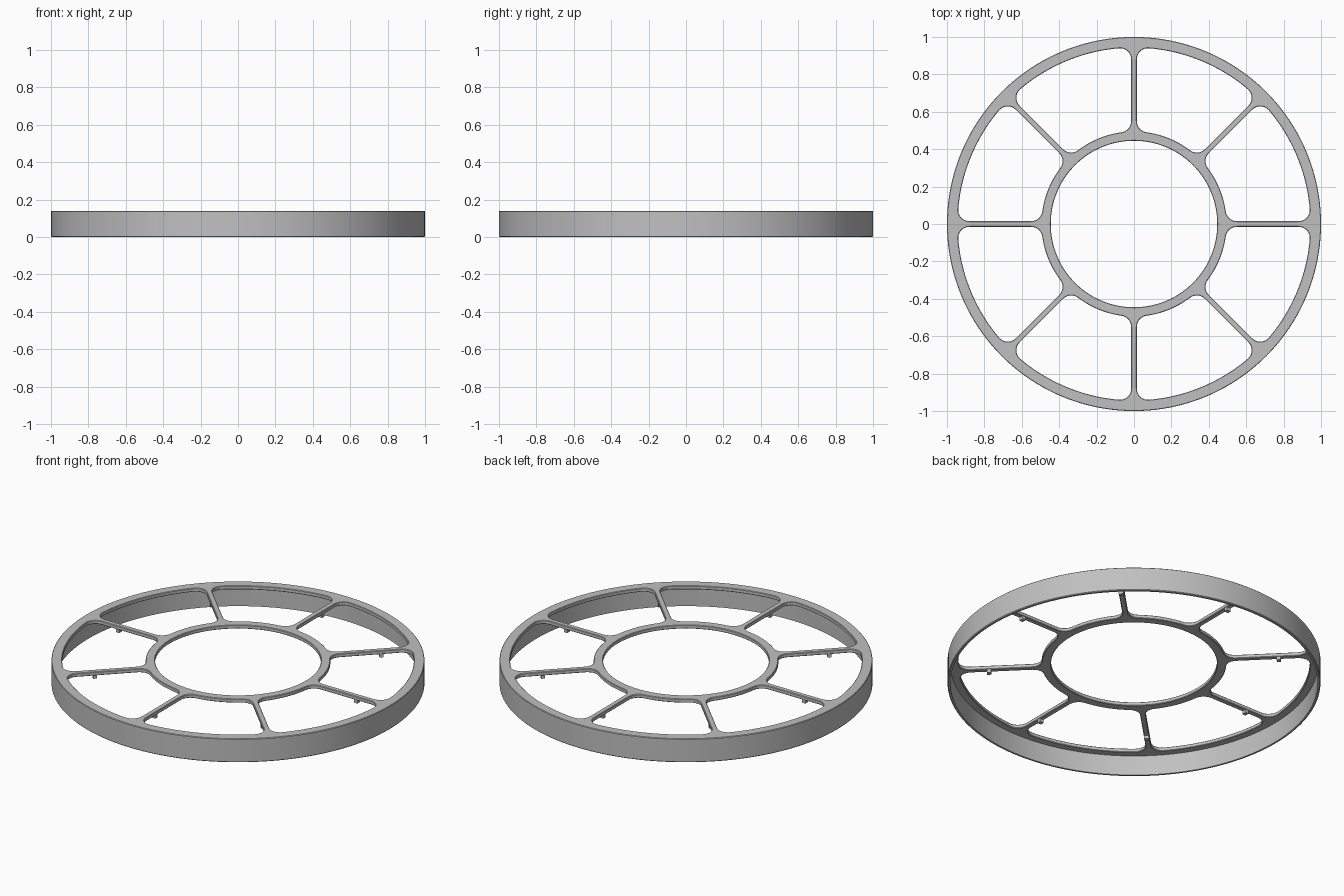
import bpy, bmesh, math
from math import cos, sin, pi, radians
from mathutils import Matrix, Vector

HEIGHT, PLATE, BEVEL = 0.14, 0.022, 0.003
RIM_IN, HUB_OUT, HUB_IN = 0.943, 0.495, 0.445
HALF_SPOKE, FILLET, SPOKES, SEGS = 0.015, 0.06, 8, 160

cube = bpy.data.objects.get("Cube")
if cube:
    bpy.data.objects.remove(cube, do_unlink=True)

grey = bpy.data.materials.new("satin_grey")
grey.use_nodes = True
grey.diffuse_color = (0.53, 0.53, 0.53, 1)
grey.node_tree.nodes["Principled BSDF"].inputs["Base Color"].default_value = grey.diffuse_color


def arc(radius, start, end, steps, centre=(0, 0)):
    """Points along an arc, both ends included."""
    return [Vector((centre[0] + radius * cos(a), centre[1] + radius * sin(a)))
            for a in (start + (end - start) * i / steps for i in range(steps + 1))]


def finish(obj):
    """Merge seams, then smooth the curved faces and keep the edges sharp."""
    bm = bmesh.new()
    bm.from_mesh(obj.data)
    bmesh.ops.remove_doubles(bm, verts=bm.verts, dist=0.00001)
    bmesh.ops.recalc_face_normals(bm, faces=bm.faces)
    bm.to_mesh(obj.data)
    bm.free()
    obj.data.materials.clear()
    obj.data.materials.append(grey)
    bpy.ops.object.select_all(action='DESELECT')
    obj.select_set(True)
    bpy.context.view_layer.objects.active = obj
    bpy.ops.object.shade_smooth_by_angle(angle=radians(30))


def add_mesh(name, bm):
    mesh = bpy.data.meshes.new(name)
    bm.to_mesh(mesh)
    bm.free()
    obj = bpy.data.objects.new(name, mesh)
    bpy.context.collection.objects.link(obj)
    finish(obj)


def window_outline():
    """Rounded opening between the spoke on +x and the next one."""
    mid = pi / SPOKES
    off = HALF_SPOKE + FILLET
    inner, outer = HUB_OUT + FILLET, RIM_IN - FILLET
    a_in, a_out = math.asin(off / inner), math.asin(off / outer)
    half = arc(HUB_OUT, mid, a_in, 6)
    half += arc(FILLET, a_in + pi, 1.5 * pi, 8, (inner * cos(a_in), off))[1:]
    half += arc(FILLET, -pi / 2, a_out, 8, (outer * cos(a_out), off))
    half += arc(RIM_IN, a_out, mid, 10)[1:]
    # Mirror across the middle of the opening
    c, s = cos(2 * mid), sin(2 * mid)
    mirrored = [Vector((c * p.x + s * p.y, s * p.x - c * p.y)) for p in half[1:-1]]
    return half + mirrored[::-1]


# Top frame: rim, spokes and hub cut from one plate
curve = bpy.data.curves.new("top_frame", 'CURVE')
curve.dimensions = '2D'
curve.fill_mode = 'BOTH'
curve.bevel_depth = BEVEL
curve.bevel_resolution = 0
curve.offset = -BEVEL
curve.extrude = PLATE / 2 - BEVEL
window = window_outline()
outlines = [arc(1, 0, 2 * pi, SEGS)[:-1], arc(HUB_IN, 0, 2 * pi, SEGS)[:-1]]
for i in range(SPOKES):
    turn = Matrix.Rotation(2 * pi * i / SPOKES, 2)
    outlines.append([turn @ p for p in window])
for points in outlines:
    spline = curve.splines.new('POLY')
    spline.points.add(len(points) - 1)
    for target, p in zip(spline.points, points):
        target.co = (p.x, p.y, 0, 1)
    spline.use_cyclic_u = True
frame = bpy.data.objects.new("top_frame", curve)
frame.location.z = HEIGHT - PLATE / 2
bpy.context.collection.objects.link(frame)
bpy.ops.object.select_all(action='DESELECT')
frame.select_set(True)
bpy.context.view_layer.objects.active = frame
bpy.ops.object.convert(target='MESH')
finish(bpy.context.view_layer.objects.active)

# Outer wall: thin skirt below the rim
bm = bmesh.new()
top = HEIGHT - PLATE / 2
profile = [(0.985, 0), (0.996, 0), (1, 0.004), (1, top), (0.985, top)]
rings = [[bm.verts.new((r * cos(2 * pi * i / SEGS), r * sin(2 * pi * i / SEGS), z))
          for i in range(SEGS)] for r, z in profile]
for a, b in zip(rings, rings[1:] + rings[:1]):
    for i in range(SEGS):
        j = (i + 1) % SEGS
        bm.faces.new((a[i], a[j], b[j], b[i]))
add_mesh("outer_wall", bm)

# Small clips hanging under the spokes
for i in range(SPOKES):
    bm = bmesh.new()
    place = (Matrix.Rotation(2 * pi * i / SPOKES, 4, 'Z')
             @ Matrix.Translation((0.78, 0, HEIGHT - PLATE - 0.008))
             @ Matrix.Diagonal((0.022, 0.026, 0.022, 1)))
    bmesh.ops.create_cube(bm, size=1, matrix=place)
    add_mesh(f"spoke_clip_{i + 1}", bm)
